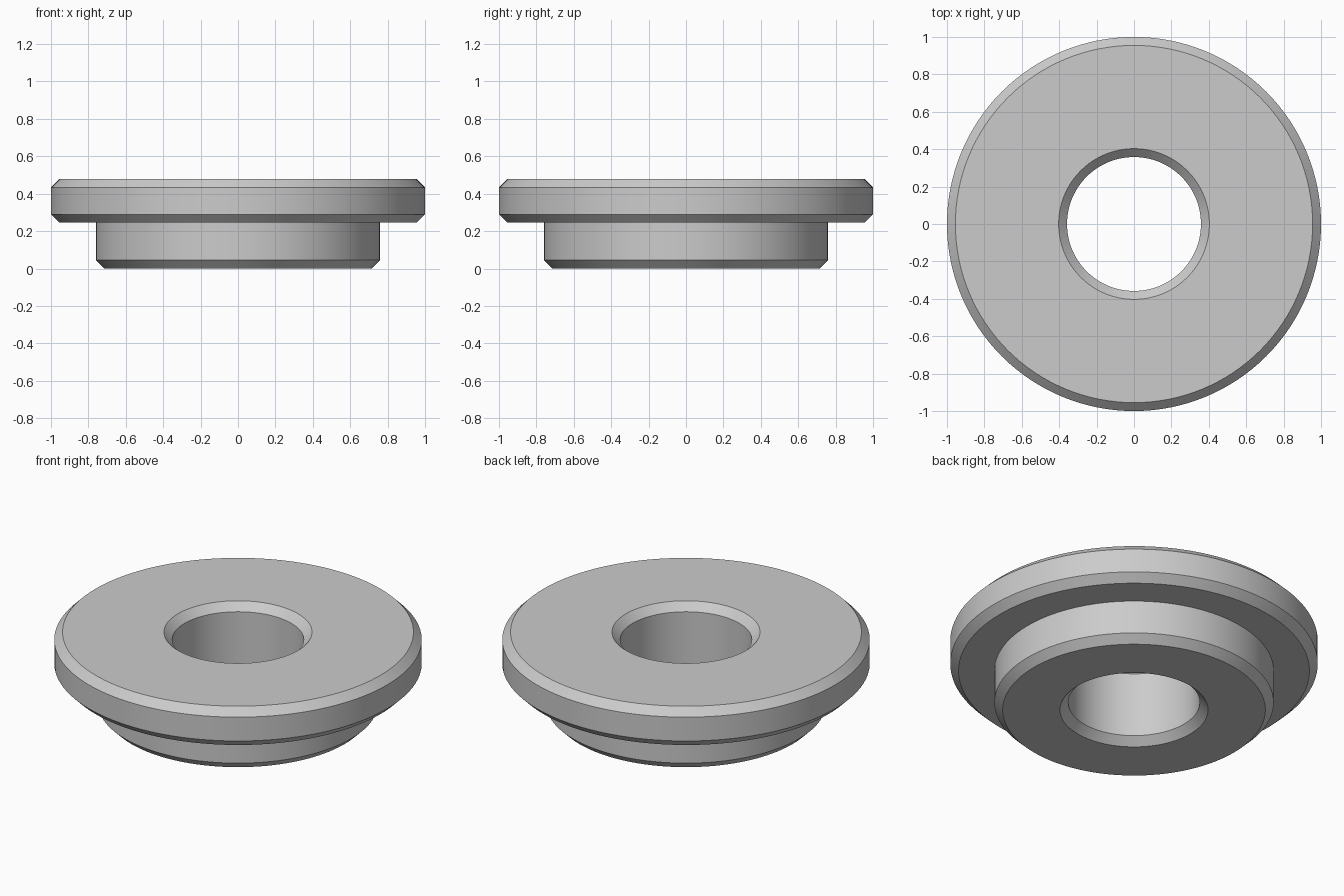
import bpy, bmesh, math
from mathutils import Vector

if "Cube" in bpy.data.objects:
    bpy.data.objects.remove(bpy.data.objects["Cube"], do_unlink=True)

SEGMENTS = 128
CHAMFER = 0.045
BORE, HUB, FLANGE = 0.358, 0.76, 1.0
STEP, TOP = 0.245, 0.478

grey = bpy.data.materials.new("plain_grey")
grey.use_nodes = True
colour = (0.6, 0.6, 0.6, 1)
grey.diffuse_color = colour
grey.node_tree.nodes["Principled BSDF"].inputs["Base Color"].default_value = colour

# Half section of the bushing: radius and height, chamfered at every free edge
c = CHAMFER
section = [
    (BORE, c), (BORE + c, 0),
    (HUB - c, 0), (HUB, c),
    (HUB, STEP), (FLANGE - c, STEP),
    (FLANGE, STEP + c), (FLANGE, TOP - c),
    (FLANGE - c, TOP), (BORE + c, TOP),
    (BORE, TOP - c),
]

# Revolve the closed section about the upright axis
bm = bmesh.new()
verts = [bm.verts.new((r, 0, z)) for r, z in section]
edges = [bm.edges.new((a, b)) for a, b in zip(verts, verts[1:] + verts[:1])]
bmesh.ops.spin(bm, geom=verts + edges, cent=Vector(), axis=Vector((0, 0, 1)),
               angle=math.tau, steps=SEGMENTS, use_merge=True)
bmesh.ops.remove_doubles(bm, verts=bm.verts, dist=0.0001)
bmesh.ops.recalc_face_normals(bm, faces=bm.faces)

mesh = bpy.data.meshes.new("flanged_bushing")
bm.to_mesh(mesh)
bm.free()
mesh.materials.append(grey)
bushing = bpy.data.objects.new("flanged_bushing", mesh)
bpy.context.collection.objects.link(bushing)

# Round walls shade smoothly, chamfer edges stay sharp
bpy.ops.object.select_all(action="DESELECT")
bushing.select_set(True)
bpy.context.view_layer.objects.active = bushing
bpy.ops.object.shade_smooth_by_angle(angle=math.radians(30))
